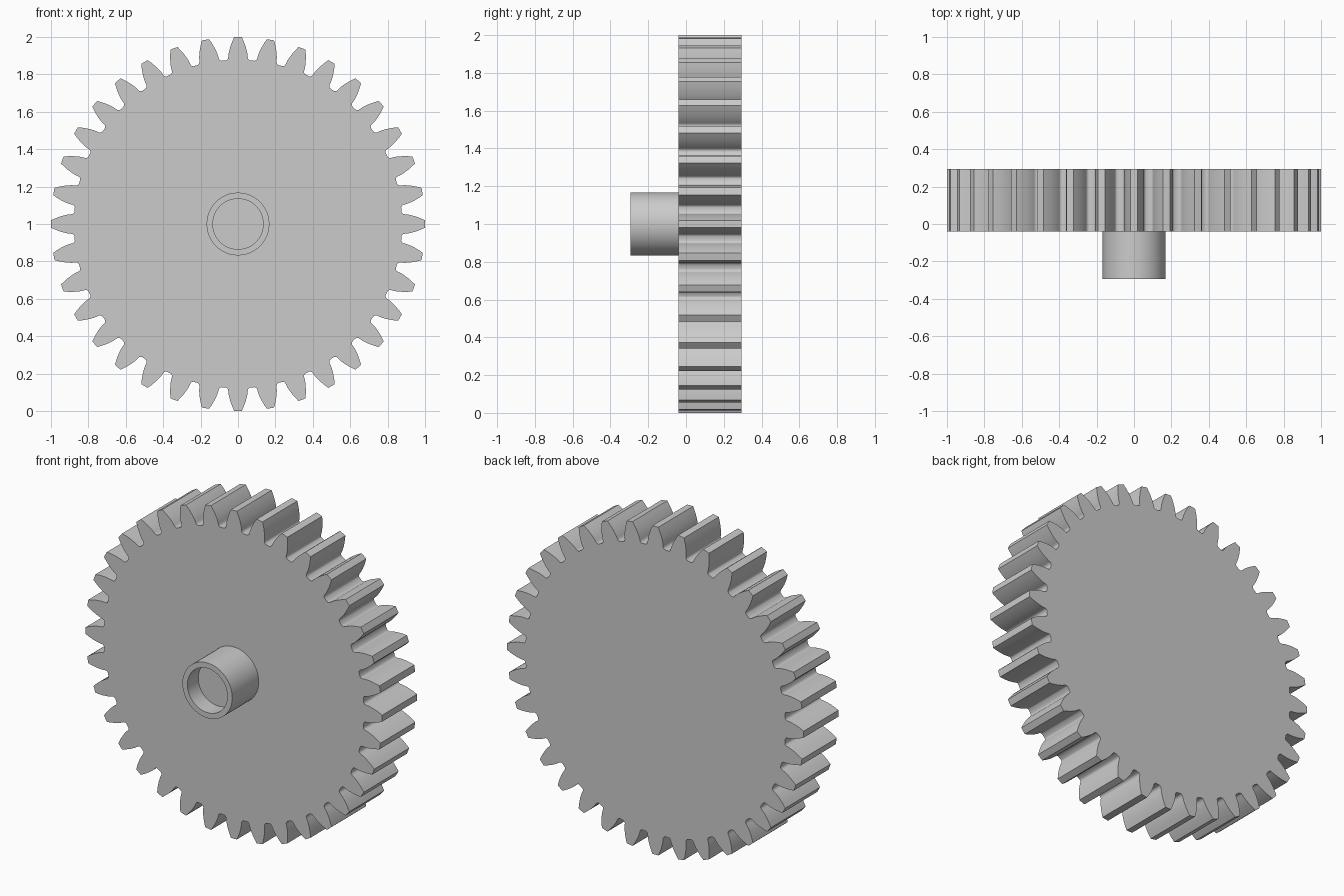
import bpy, bmesh, math

if "Cube" in bpy.data.objects:
    bpy.data.objects.remove(bpy.data.objects["Cube"])

TEETH = 36
PITCH_R = 2.0 / (TEETH + 2) * TEETH / 2      # outer radius is 1
BASE_R = PITCH_R * math.cos(math.radians(20))
CENTRE_Z = 1.0


def inv(a):
    return math.tan(a) - a


def half_angle(r):
    """Half tooth angle of an involute flank at radius r."""
    a = math.acos(min(1.0, BASE_R / r))
    return math.pi / (2 * TEETH) + inv(math.radians(20)) - inv(a)


def finish(name, bm, smooth_angle):
    bmesh.ops.recalc_face_normals(bm, faces=bm.faces)
    mesh = bpy.data.meshes.new(name)
    bm.to_mesh(mesh)
    bm.free()
    ob = bpy.data.objects.new(name, mesh)
    bpy.context.collection.objects.link(ob)
    bpy.context.view_layer.objects.active = ob
    ob.select_set(True)
    bpy.ops.object.shade_smooth_by_angle(angle=math.radians(smooth_angle))
    ob.select_set(False)
    return ob


# Gear wheel: one tooth half profile (radius, angle), mirrored and repeated
base = half_angle(BASE_R)
flank = [(0.877, base + 0.015), (0.880, base + 0.007), (0.887, base + 0.001)]
flank += [(r, half_angle(r)) for r in (0.897, 0.915, 0.935, 0.957, 0.980, 1.0)]
tooth = [(r, -a) for r, a in flank] + [(1.0, 0.0)] + [(r, a) for r, a in reversed(flank)]

bm = bmesh.new()
verts = []
for i in range(TEETH):
    for r, a in tooth:
        t = a + i * 2 * math.pi / TEETH
        verts.append(bm.verts.new((r * math.cos(t), -0.04, CENTRE_Z + r * math.sin(t))))
face = bm.faces.new(verts)
ext = bmesh.ops.extrude_face_region(bm, geom=[face], use_keep_orig=True)
moved = [g for g in ext["geom"] if isinstance(g, bmesh.types.BMVert)]
bmesh.ops.translate(bm, verts=moved, vec=(0, 0.335, 0))
finish("gear_wheel", bm, 35)

# Hub: hollow collar on the front, turned around the axle
profile = [(0.168, -0.04), (0.168, -0.295), (0.135, -0.295), (0.135, -0.19), (0.0, -0.19)]
bm = bmesh.new()
pts = [bm.verts.new((r, y, CENTRE_Z)) for r, y in profile]
edges = [bm.edges.new(pair) for pair in zip(pts, pts[1:])]
bmesh.ops.spin(bm, geom=pts + edges, cent=(0, 0, CENTRE_Z), axis=(0, 1, 0),
               angle=2 * math.pi, steps=48, use_duplicate=False)
bmesh.ops.remove_doubles(bm, verts=bm.verts, dist=0.0005)
finish("hub_collar", bm, 35)
